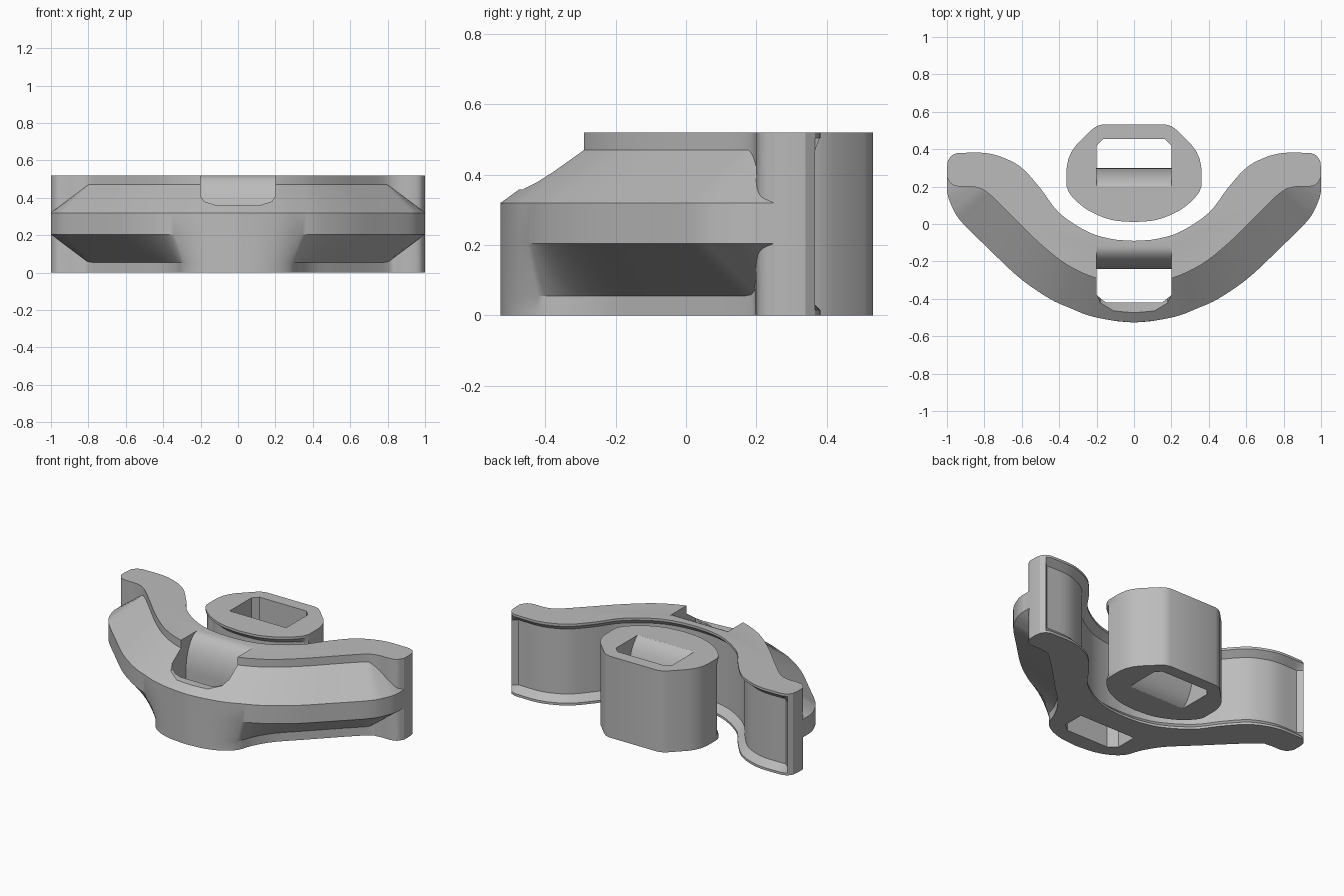
import bpy, bmesh, math
from mathutils import Vector

if bpy.data.objects.get("Cube"):
    bpy.data.objects.remove(bpy.data.objects["Cube"])

grey = bpy.data.materials.new("plain grey")
grey.use_nodes = True
grey.diffuse_color = (0.5, 0.5, 0.5, 1)
grey.node_tree.nodes["Principled BSDF"].inputs["Base Color"].default_value = (0.5, 0.5, 0.5, 1)

TOP = 0.52


def smooth_path(points, steps=5):
    """Catmull-Rom curve through the points."""
    p = [Vector(q) for q in points]
    p = [2 * p[0] - p[1]] + p + [2 * p[-1] - p[-2]]
    out = []
    for a, b, c, d in zip(p, p[1:], p[2:], p[3:]):
        for i in range(steps):
            t = i / steps
            out.append(0.5 * (2 * b + (c - a) * t + (2 * a - 5 * b + 4 * c - d) * t * t
                              + (3 * b - a - 3 * c + d) * t ** 3))
    return out + [p[-2]]


def offset(path, amount):
    """Move a path along its left normal; the end at x = 0 stays there."""
    out = []
    for i, q in enumerate(path):
        d = (path[min(i + 1, len(path) - 1)] - path[max(i - 1, 0)]).normalized()
        n = q + Vector((-d.y, d.x)) * amount
        if abs(q.x) < 1e-5:
            n.x = 0
        out.append(n)
    return out


def make_object(name, bm):
    bmesh.ops.recalc_face_normals(bm, faces=bm.faces)
    mesh = bpy.data.meshes.new(name)
    bm.to_mesh(mesh)
    bm.free()
    ob = bpy.data.objects.new(name, mesh)
    bpy.context.collection.objects.link(ob)
    mesh.materials.append(grey)
    return ob


def loft_half(name, rings):
    """Skin stacked half outlines, cap them and mirror across x = 0."""
    bm = bmesh.new()
    rows = [[bm.verts.new(v) for v in ring] for ring in rings]
    for lo, hi in zip(rows, rows[1:]):
        for i in range(len(lo) - 1):
            bm.faces.new((lo[i], lo[i + 1], hi[i + 1], hi[i]))
    bm.faces.new(rows[0][::-1])
    bm.faces.new(rows[-1])
    bmesh.ops.remove_doubles(bm, verts=bm.verts, dist=0.0005)
    ob = make_object(name, bm)
    mod = ob.modifiers.new("mirror", "MIRROR")
    mod.use_clip = True
    return ob


def prism(profile, axis, start, end):
    """Cutter: a 2D profile extruded along one axis."""
    bm = bmesh.new()
    ends = []
    for k in (start, end):
        row = []
        for p in profile:
            co = list(p)
            co.insert(axis, k)
            row.append(bm.verts.new(co))
        ends.append(row)
    a, b = ends
    bm.faces.new(a)
    bm.faces.new(b[::-1])
    for i in range(len(a)):
        j = (i + 1) % len(a)
        bm.faces.new((a[i], b[i], b[j], a[j]))
    ob = make_object("cutter", bm)
    ob.hide_render = True
    return ob


def symmetric(half):
    return half + [(-x, y) for x, y in reversed(half)]


def finish(ob, cutters):
    for c in cutters:
        mod = ob.modifiers.new("cut", "BOOLEAN")
        mod.operation = "DIFFERENCE"
        mod.solver = "EXACT"
        mod.object = c
    bpy.ops.object.select_all(action="DESELECT")
    ob.select_set(True)
    bpy.context.view_layer.objects.active = ob
    for mod in list(ob.modifiers):
        bpy.ops.object.modifier_apply(modifier=mod.name)
    for c in cutters:
        bpy.data.objects.remove(c)
    bpy.ops.object.shade_smooth_by_angle(angle=math.radians(28))


# Wing body outlines, from the middle of the front round to the tip
rim = smooth_path([(0, -.527), (.12, -.515), (.24, -.49), (.34, -.45), (.45, -.4), (.61, -.29),
                   (.78, -.13), (.93, .02), (.985, .12), (1, .18), (1, .21), (1, .25)])
upper = smooth_path([(0, -.32), (.1, -.31), (.2, -.29), (.3, -.25), (.4, -.19), (.53, -.08),
                     (.66, .05), (.78, .165), (.85, .197), (.93, .2), (.975, .213), (1, .25)])
lower = smooth_path([(0, -.527), (.12, -.515), (.22, -.48), (.29, -.42), (.33, -.32), (.4, -.21),
                     (.53, -.08), (.78, .165), (.85, .197), (.93, .2), (.975, .213), (1, .25)])
tip = [Vector(q) for q in ((1, .3), (.995, .34), (.975, .367))]
inner = smooth_path([(.945, .38), (.8, .38), (.7, .355), (.6, .3), (.5, .19), (.4, .06),
                     (.25, -.04), (.12, -.08), (0, -.09)])
recess = offset(inner, .04)


def ring(outer, back, z, slope=0):
    """Outline at height z; slope moves the outer edge up or down toward the tip."""
    pts = [(p.x, p.y, z + slope * max(0, p.x - .8)) for p in outer]
    return pts + [(p.x, p.y, z) for p in tip + back]


wing = loft_half("wing_body", [
    ring(lower, inner, 0),
    ring(lower, inner, .015),
    ring(lower, recess, .055, .75),
    ring(rim, recess, .205),
    ring(rim, recess, .32),
    ring(upper, recess, .47, -.75),
    ring(upper, inner, .505),
    ring(upper, inner, TOP)])

# Strap slot with a rounded upper lip, and a notch through the front
slot = prism(symmetric([(.2, -.24), (.2, -.38), (.15, -.42)]), 2, -.1, .7)
lip = [(-.24 + .12 * (1 - math.cos(a)), .3 + .22 * math.sin(a))
       for a in (math.pi / 2 * i / 12 for i in range(13))]
lip_cut = prism(lip + [(-.12, .6), (-.3, .6), (-.3, .3)], 0, -.1999, .1999)
notch = prism(symmetric([(.2, .6), (.2, .41), (.18, .38), (.11, .358)]), 1, -.7, -.26)
finish(wing, [slot, lip_cut, notch])

# Rounded plug, with its front recessed between two rims
back_edge = [Vector(q) for q in ((0, .532), (.17, .532), (.2, .523), (.225, .505), (.31, .42),
                                 (.335, .385), (.352, .345), (.36, .3))]
front_edge = smooth_path([(.36, .2), (.345, .165), (.3, .115), (.23, .065), (.12, .022), (0, .01)])


def plug_ring(inset, z):
    n = len(front_edge) - 1
    deep = offset(front_edge, -inset)
    pts = [f.lerp(d, min(1, i / n * 3)) for i, (f, d) in enumerate(zip(front_edge, deep))]
    return [(p.x, p.y, z) for p in back_edge + pts]


plug = loft_half("plug", [plug_ring(i, z) for i, z in (
    (0, 0), (0, .015), (.04, .055), (.04, .47), (0, .505), (0, TOP))])

# Opening whose front wall bulges like a bar
opening = prism(symmetric([(.2, .31), (.2, .42), (.165, .455)]), 2, -.1, .7)
bulge = [(.165 + .135 * math.cos(a), .26 + .27 * math.sin(a))
         for a in (math.pi * (i / 24 - .5) for i in range(25))]
bulge_cut = prism(bulge + [(.38, .53), (.38, -.01)], 0, -.1999, .1999)
finish(plug, [opening, bulge_cut])
